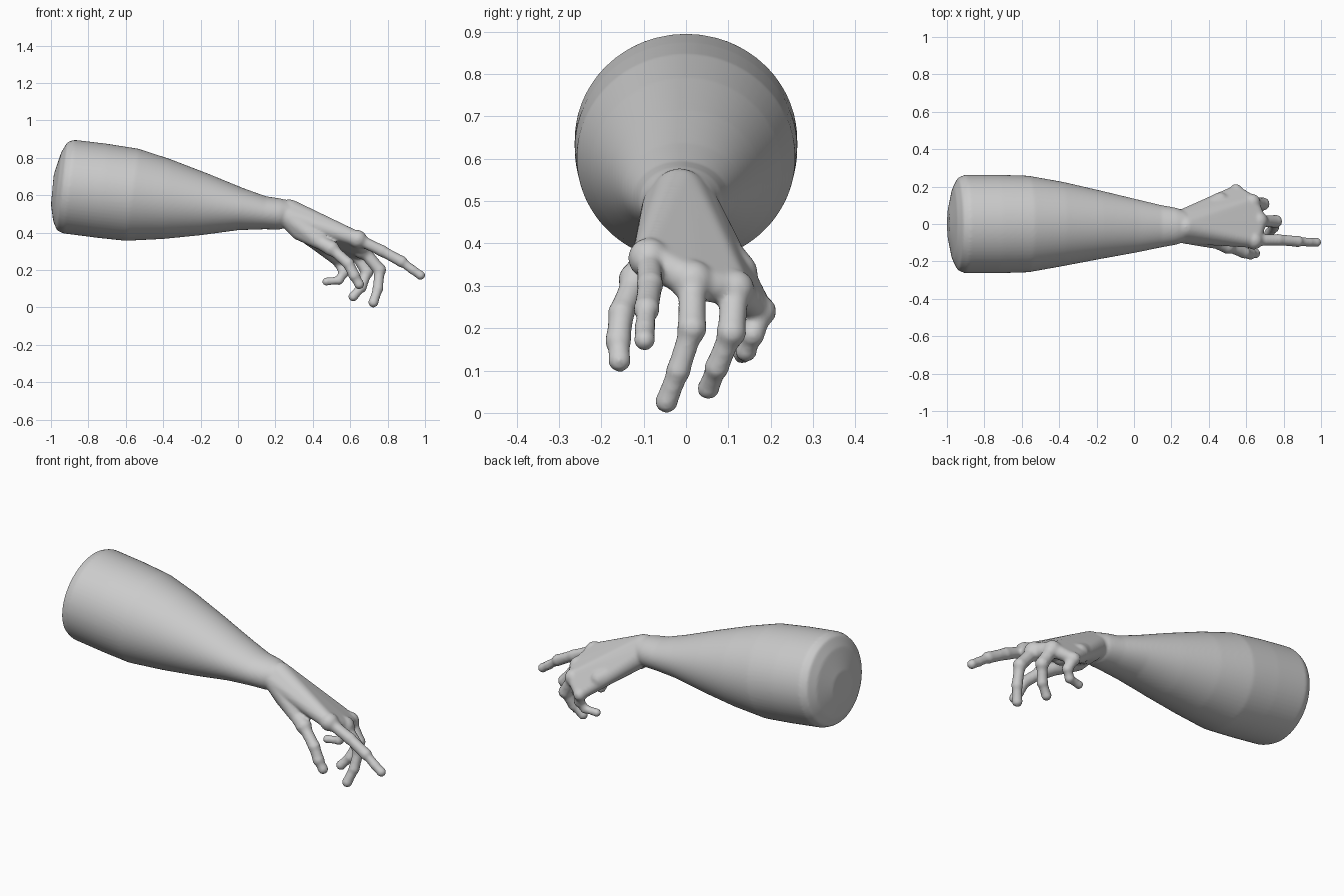
import bpy, bmesh, math
from mathutils import Vector, Matrix

if "Cube" in bpy.data.objects:
    bpy.data.objects.remove(bpy.data.objects["Cube"])

bm = bmesh.new()


def hull(balls):
    """Convex skin around a set of (x, y, z, r) balls."""
    part = bmesh.new()
    for x, y, z, r in balls:
        bmesh.ops.create_icosphere(part, subdivisions=3, radius=r,
                                   matrix=Matrix.Translation((x, y, z)))
    res = bmesh.ops.convex_hull(part, input=part.verts[:])
    junk = [g for g in res["geom_interior"] + res["geom_unused"]
            if isinstance(g, bmesh.types.BMVert)]
    bmesh.ops.delete(part, geom=list(set(junk)), context='VERTS')
    bmesh.ops.recalc_face_normals(part, faces=part.faces[:])
    me = bpy.data.meshes.new("tmp")
    part.to_mesh(me)
    part.free()
    bm.from_mesh(me)
    bpy.data.meshes.remove(me)


def chain(balls):
    """Bony finger: knuckle balls joined by slimmer shafts."""
    for a, b in zip(balls, balls[1:]):
        hull([a])
        hull([b])
        pa, pb = Vector(a[:3]), Vector(b[:3])
        p, q = pa.lerp(pb, 0.3), pa.lerp(pb, 0.7)
        m = min(a[3], b[3]) * 0.92
        hull([(*pa, a[3] * 0.92), (*p, m)])
        hull([(*p, m), (*q, m)])
        hull([(*q, m), (*pb, b[3] * 0.95)])


def loft(rings, n=64):
    """Elliptical rings: bottom x, z, top x, z, centre y, half width."""
    loops = []
    for xb, zb, xt, zt, y0, w in rings:
        c = Vector(((xb + xt) / 2, y0, (zb + zt) / 2))
        up = Vector(((xt - xb) / 2, 0, (zt - zb) / 2))
        loops.append([bm.verts.new(c + up * math.cos(t) + Vector((0, w * math.sin(t), 0)))
                      for t in (2 * math.pi * i / n for i in range(n))])
    faces = [bm.faces.new(loops[0]), bm.faces.new(loops[-1][::-1])]
    for a, b in zip(loops, loops[1:]):
        for i in range(n):
            j = (i + 1) % n
            faces.append(bm.faces.new((a[j], a[i], b[i], b[j])))
    bmesh.ops.recalc_face_normals(bm, faces=faces)


# forearm with domed elbow end
loft([(-1.0, .55, -.985, .71, 0, .085), (-.988, .46, -.945, .83, 0, .195),
      (-.968, .412, -.912, .884, 0, .247), (-.935, .396, -.875, .896, 0, .263),
      (-.75, .372, -.70, .875, 0, .263), (-.60, .356, -.53, .848, 0, .258),
      (-.40, .366, -.36, .792, 0, .225), (-.20, .386, -.16, .715, -.004, .183),
      (0, .413, .03, .637, -.01, .142), (.14, .418, .15, .594, -.012, .113),
      (.22, .416, .23, .582, -.012, .099), (.27, .43, .28, .568, -.012, .08)])

# finger joints, knuckle to tip
index = [(.64, -.088, .365, .049), (.77, -.085, .302, .033), (.875, -.093, .245, .032),
         (.935, -.097, .2, .026), (.976, -.098, .172, .026)]
middle = [(.665, .015, .31, .052), (.757, .014, .2, .036), (.748, -.018, .1, .03),
          (.724, -.046, .027, .028)]
ring = [(.63, .115, .292, .047), (.69, .107, .19, .036), (.66, .073, .108, .03),
        (.616, .053, .058, .027)]
pinky = [(.545, .178, .24, .036), (.565, .157, .185, .03), (.54, .142, .145, .026),
         (.472, .133, .138, .023)]
thumb = [(.33, -.05, .41, .052), (.50, -.118, .315, .042), (.59, -.153, .235, .033),
         (.622, -.16, .17, .032), (.648, -.157, .124, .028)]
for finger in (index, middle, ring, pinky, thumb):
    chain(finger)

# wrist and back of hand, webbed between neighbouring knuckles
wrist = [(.27, -.045, .485, .06), (.275, -.015, .512, .066), (.27, .022, .48, .06)]
hull(wrist)


def slim(f, k=.82):
    return (*f[0][:3], f[0][3] * k)


for a, b in ((index, middle), (middle, ring), (ring, pinky)):
    hull(wrist + [slim(a), slim(b)])
# heel of the palm and thumb web
hull([(.30, -.02, .44, .05), (.30, .03, .44, .05), (.46, .12, .33, .05), (.5, .03, .34, .05)])
hull([thumb[0], (.43, -.09, .355, .042), (.45, -.06, .40, .045), wrist[0]])

mesh = bpy.data.meshes.new("arm_and_hand")
bm.to_mesh(mesh)
bm.free()
arm = bpy.data.objects.new("arm_and_hand", mesh)
bpy.context.collection.objects.link(arm)

# fuse into one soft skin
remesh = arm.modifiers.new("fuse", 'REMESH')
remesh.mode = 'VOXEL'
remesh.voxel_size = 0.0075
remesh.use_smooth_shade = True
soft = arm.modifiers.new("soften", 'SMOOTH')
soft.factor = 0.5
soft.iterations = 8
